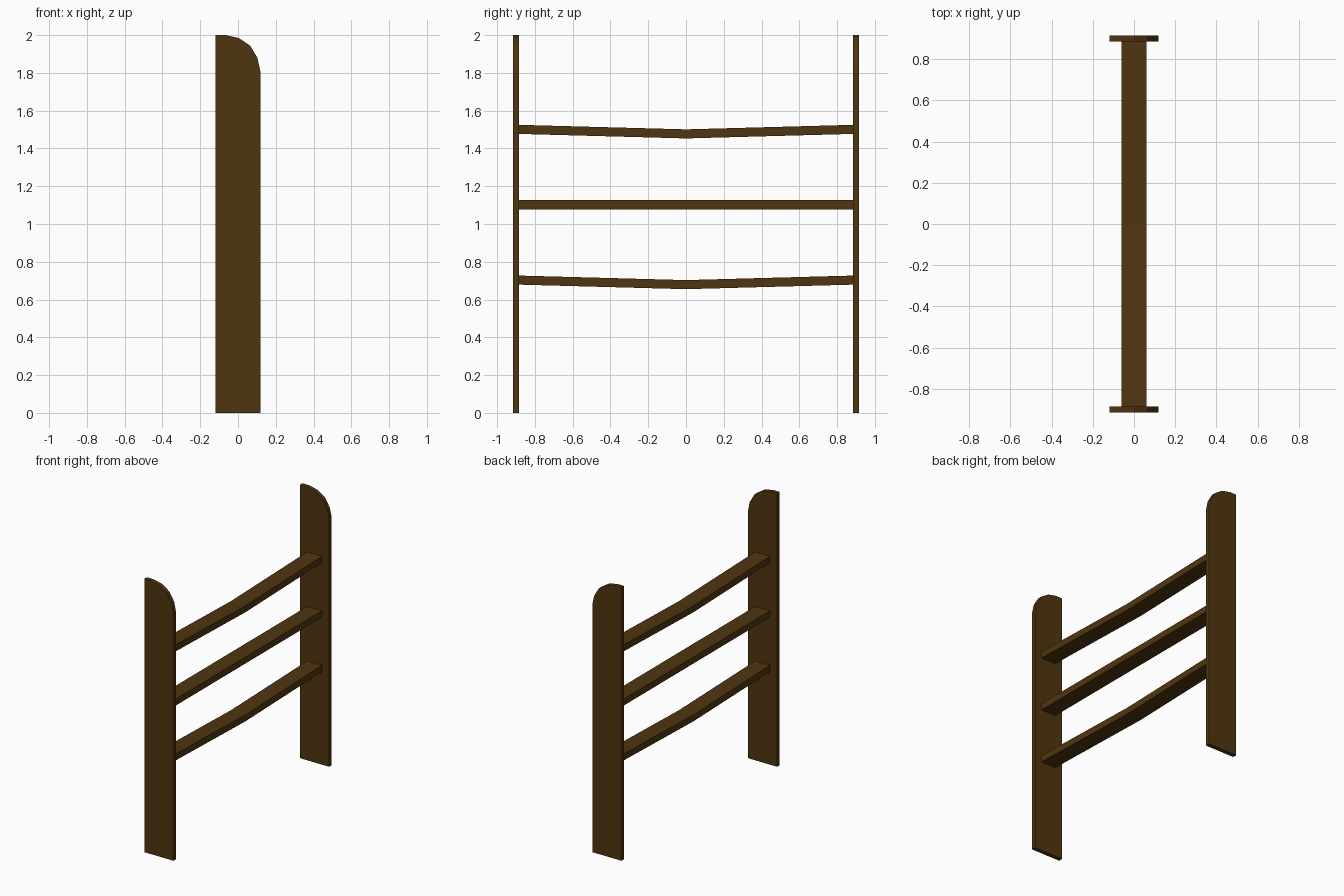
import bpy
import bmesh

cube = bpy.data.objects.get("Cube")
if cube:
    bpy.data.objects.remove(cube, do_unlink=True)

# Dark brown wood
wood = bpy.data.materials.new("dark brown wood")
wood.use_nodes = True
colour = (0.08, 0.036, 0.005, 1)
wood.diffuse_color = colour
wood.node_tree.nodes["Principled BSDF"].inputs["Base Color"].default_value = colour


def extrude_profile(name, points, offset):
    """Fill a closed outline and extrude it along offset."""
    bm = bmesh.new()
    face = bm.faces.new([bm.verts.new(p) for p in points])
    new = bmesh.ops.extrude_face_region(bm, geom=[face])["geom"]
    verts = [v for v in new if isinstance(v, bmesh.types.BMVert)]
    bmesh.ops.translate(bm, verts=verts, vec=offset)
    bmesh.ops.recalc_face_normals(bm, faces=bm.faces)
    mesh = bpy.data.meshes.new(name)
    bm.to_mesh(mesh)
    bm.free()
    mesh.materials.append(wood)
    obj = bpy.data.objects.new(name, mesh)
    bpy.context.collection.objects.link(obj)
    return obj


# Upright boards, rounded at one top corner
INNER, OUTER = 0.885, 0.915
outline = [(-0.118, 0), (0.118, 0), (0.118, 1.81), (0.103, 1.88),
           (0.064, 1.945), (0.003, 1.985), (-0.065, 2), (-0.118, 2)]
for name, y in (("front_upright", -OUTER), ("back_upright", INNER)):
    extrude_profile(name, [(x, y, z) for x, z in outline], (0, OUTER - INNER, 0))

# Crossbars, the top and bottom ones sagging in the middle
HALF_WIDTH, HALF_HEIGHT = 0.06, 0.024
for name, z, sag in (("lower_bar", 0.703, 0.024),
                     ("middle_bar", 1.102, 0),
                     ("upper_bar", 1.501, 0.024)):
    top = [(-INNER, z), (0, z - sag), (INNER, z)]
    profile = [(-HALF_WIDTH, y, h + HALF_HEIGHT) for y, h in top]
    profile += [(-HALF_WIDTH, y, h - HALF_HEIGHT) for y, h in reversed(top)]
    extrude_profile(name, profile, (2 * HALF_WIDTH, 0, 0))
